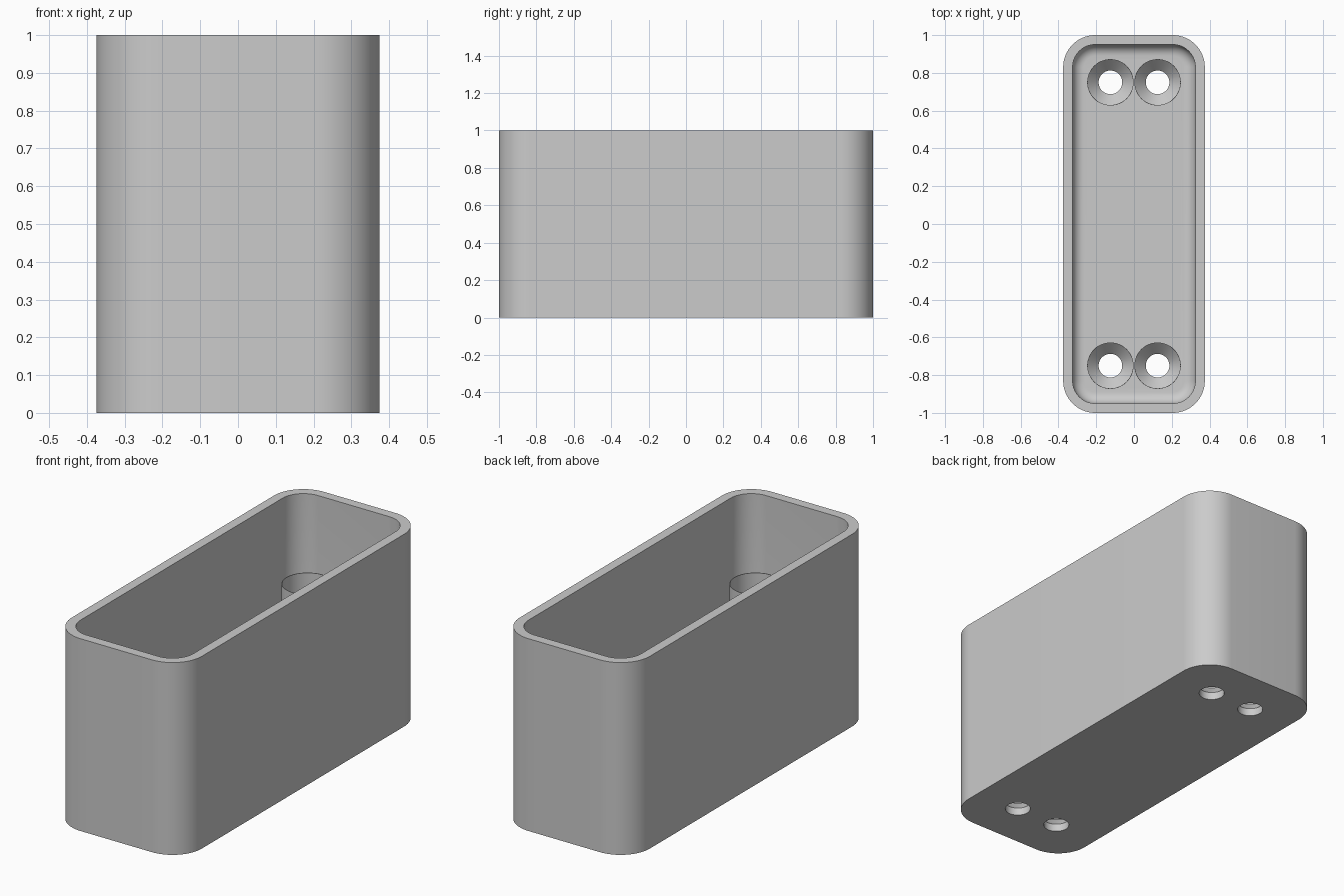
import bpy, bmesh, math

if "Cube" in bpy.data.objects:
    bpy.data.objects.remove(bpy.data.objects["Cube"], do_unlink=True)

HALF_X, HALF_Y, HEIGHT = 0.375, 1.0, 1.0
CORNER, WALL, FLOOR, FILLET = 0.17, 0.05, 0.1, 0.06
HOLE_R, HEAD_R, SLEEVE_TOP = 0.0625, 0.12, 0.64
HOLES = [(sx * 0.125, sy * 0.75) for sx in (-1, 1) for sy in (-1, 1)]

grey = bpy.data.materials.new("plain grey")
grey.use_nodes = True
grey.diffuse_color = (0.6, 0.6, 0.6, 1)
grey.node_tree.nodes["Principled BSDF"].inputs["Base Color"].default_value = (0.6, 0.6, 0.6, 1)


def add_object(name, bm):
    bmesh.ops.recalc_face_normals(bm, faces=bm.faces)
    mesh = bpy.data.meshes.new(name)
    bm.to_mesh(mesh)
    bm.free()
    mesh.materials.append(grey)
    obj = bpy.data.objects.new(name, mesh)
    bpy.context.collection.objects.link(obj)
    return obj


def select(obj):
    bpy.ops.object.select_all(action='DESELECT')
    obj.select_set(True)
    bpy.context.view_layer.objects.active = obj


def rounded_loop(bm, inset, z, steps=16):
    """Rounded rectangle, moved inwards by inset."""
    radius = CORNER - inset
    verts = []
    for quarter, (sx, sy) in enumerate([(1, 1), (-1, 1), (-1, -1), (1, -1)]):
        for i in range(steps + 1):
            a = math.pi / 2 * (quarter + i / steps)
            verts.append(bm.verts.new((sx * (HALF_X - CORNER) + radius * math.cos(a),
                                       sy * (HALF_Y - CORNER) + radius * math.sin(a), z)))
    return verts


def bridge(bm, a, b):
    for i in range(len(a)):
        j = (i + 1) % len(a)
        bm.faces.new((a[i], a[j], b[j], b[i]))


def lathe(bm, center, profile, closed, steps=48):
    """Spin a (radius, height) profile; cap its ends unless it is closed."""
    rings = [[bm.verts.new((center[0] + r * math.cos(math.tau * i / steps),
                            center[1] + r * math.sin(math.tau * i / steps), z))
              for i in range(steps)] for r, z in profile]
    for a, b in zip(rings, rings[1:]):
        bridge(bm, a, b)
    if closed:
        bridge(bm, rings[-1], rings[0])
    else:
        bm.faces.new(rings[0])
        bm.faces.new(rings[-1])


# Open box with a fillet around the inner floor
bm = bmesh.new()
levels = [(0, 0), (0, HEIGHT), (WALL, HEIGHT)]
for i in range(9):
    a = math.pi / 2 * i / 8
    levels.append((WALL + FILLET * (1 - math.cos(a)), FLOOR + FILLET * (1 - math.sin(a))))
loops = [rounded_loop(bm, inset, z) for inset, z in levels]
for lower, upper in zip(loops, loops[1:]):
    bridge(bm, lower, upper)
bm.faces.new(loops[0])
bm.faces.new(loops[-1])
box = add_object("box", bm)

# Countersunk screw holes through the floor
bm = bmesh.new()
for spot in HOLES:
    lathe(bm, spot, [(HOLE_R, -0.1), (HOLE_R, 0.04), (HEAD_R, FLOOR), (HEAD_R, 0.2)], False)
cutter = add_object("hole_cutter", bm)
cutter.hide_render = True
cut = box.modifiers.new("holes", 'BOOLEAN')
cut.operation = 'DIFFERENCE'
cut.solver = 'EXACT'
cut.object = cutter
select(box)
bpy.ops.object.modifier_apply(modifier=cut.name)
bpy.data.objects.remove(cutter, do_unlink=True)

# Thin sleeves standing around the screw holes
bm = bmesh.new()
for spot in HOLES:
    lathe(bm, spot, [(HEAD_R, FLOOR), (HEAD_R + 0.003, FLOOR),
                     (HEAD_R + 0.003, SLEEVE_TOP), (HEAD_R, SLEEVE_TOP)], True)
sleeves = add_object("screw_sleeves", bm)

for obj in (box, sleeves):
    select(obj)
    bpy.ops.object.shade_smooth_by_angle(angle=math.radians(30))
